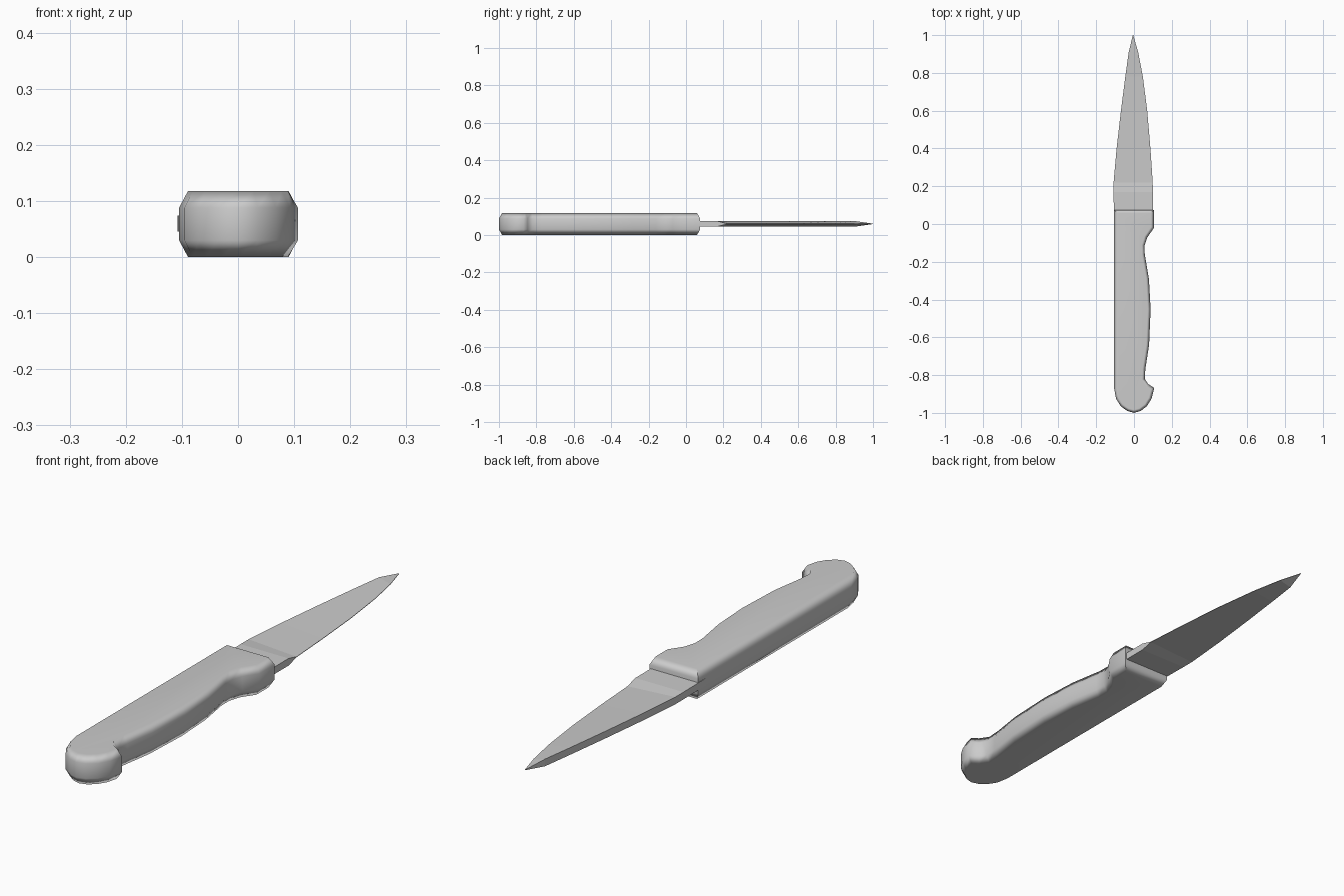
import bpy, bmesh, math
from mathutils import Vector

cube = bpy.data.objects.get("Cube")
if cube:
    bpy.data.objects.remove(cube, do_unlink=True)

grey = bpy.data.materials.new("plain grey")
grey.use_nodes = True
colour = (0.6, 0.6, 0.6, 1)
grey.diffuse_color = colour
grey.node_tree.nodes["Principled BSDF"].inputs["Base Color"].default_value = colour


def skin(name, rings, smooth_angle=None):
    """Join matching closed rings with quads and cap both ends."""
    bm = bmesh.new()
    loops = [[bm.verts.new(p) for p in ring] for ring in rings]
    n = len(loops[0])
    for a, b in zip(loops, loops[1:]):
        for i in range(n):
            j = (i + 1) % n
            bm.faces.new((a[i], a[j], b[j], b[i]))
    bm.faces.new(loops[0][::-1])
    bm.faces.new(loops[-1])
    bmesh.ops.remove_doubles(bm, verts=bm.verts, dist=0.0005)
    bmesh.ops.recalc_face_normals(bm, faces=bm.faces)
    mesh = bpy.data.meshes.new(name)
    bm.to_mesh(mesh)
    bm.free()
    mesh.materials.append(grey)
    obj = bpy.data.objects.new(name, mesh)
    bpy.context.collection.objects.link(obj)
    if smooth_angle:
        bpy.ops.object.select_all(action='DESELECT')
        obj.select_set(True)
        bpy.context.view_layer.objects.active = obj
        bpy.ops.object.shade_smooth_by_angle(angle=math.radians(smooth_angle))
        weighted = obj.modifiers.new("flat caps", 'WEIGHTED_NORMAL')
        weighted.keep_sharp = True
    return obj


def inset(points, d):
    """Move a counter-clockwise outline inwards by d, mitred at corners."""
    pts = [Vector(p) for p in points]
    out = []
    for i, p in enumerate(pts):
        e1 = (p - pts[i - 1]).normalized()
        e2 = (pts[(i + 1) % len(pts)] - p).normalized()
        n1, n2 = Vector((-e1.y, e1.x)), Vector((-e2.y, e2.x))
        out.append(p + (n1 + n2) * d / (1 + n1.dot(n2)))
    return out


# Handle: straight back, finger grip and rounded hooked butt
outline = [
    (-0.105, 0.075), (-0.105, -0.87), (-0.095, -0.925), (-0.07, -0.965),
    (-0.035, -0.99), (0, -1), (0.035, -0.99), (0.068, -0.965),
    (0.093, -0.925), (0.107, -0.868), (0.075, -0.847), (0.057, -0.82),
    (0.06, -0.77), (0.08, -0.64), (0.088, -0.45), (0.079, -0.29),
    (0.057, -0.16), (0.056, -0.115), (0.07, -0.072), (0.106, -0.02),
    (0.106, 0.075)]
layers = [(0.016, 0), (0, 0.03), (0, 0.088), (0.016, 0.118)]
skin("handle", [[(p.x, p.y, z) for p in inset(outline, d)]
                for d, z in layers], 70)

# Blade: thick spine on the straight side, wedge down to the cutting edge
MID, HALF = 0.06, 0.014
stations = [  # y, spine x, edge x, edge half thickness
    (0.03, -0.106, 0.1, HALF), (0.17, -0.108, 0.1, HALF),
    (0.22, -0.108, 0.099, 0.001), (0.4, -0.092, 0.087, 0.001),
    (0.6, -0.069, 0.07, 0.001), (0.78, -0.046, 0.047, 0.001),
    (0.91, -0.028, 0.022, 0.001)]
rings = [[(s, y, MID - HALF), (e, y, MID - t), (e, y, MID + t), (s, y, MID + HALF)]
         for y, s, e, t in stations]
tip = 0.001
rings.append([(-0.006, 1, MID - tip), (-0.004, 1, MID - tip),
              (-0.004, 1, MID + tip), (-0.006, 1, MID + tip)])
skin("blade", rings)
